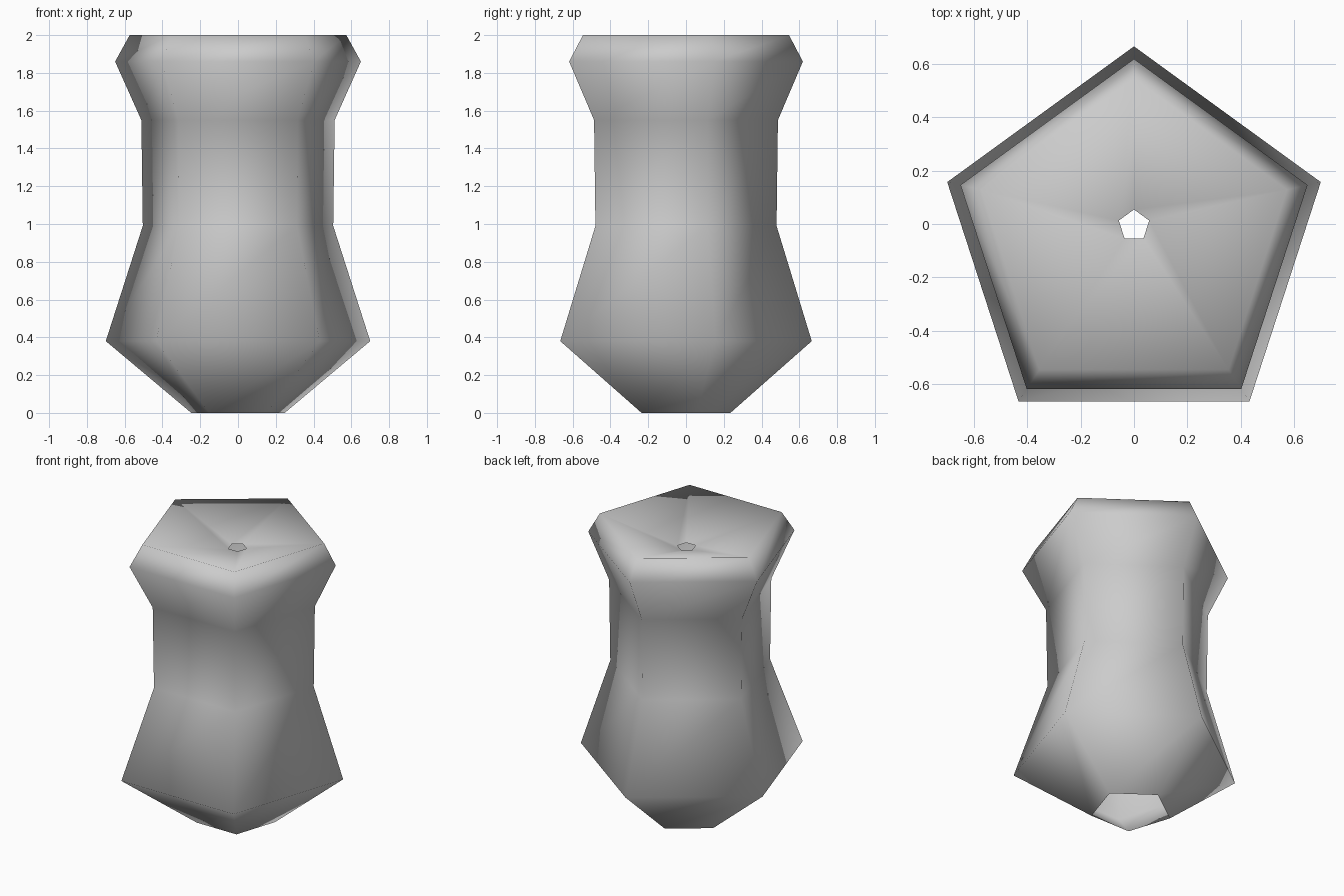
import bpy
import bmesh
import math

cube = bpy.data.objects.get("Cube")
if cube:
    bpy.data.objects.remove(cube, do_unlink=True)

SIDES = 5
# Profile from the open base up to the rim, then down to the small top hole: (radius, height)
PROFILE = [(0.26, 0.0), (0.736, 0.38), (0.53, 0.99), (0.538, 1.55),
           (0.684, 1.86), (0.603, 2.0), (0.06, 1.87)]


def pentagon_ring(bm, radius, z):
    """Pentagon pointing to the back, with its depth centred on y = 0."""
    shift = radius * (1 - math.cos(math.pi / SIDES)) / 2
    ring = []
    for i in range(SIDES):
        angle = math.pi / 2 + i * math.tau / SIDES
        ring.append(bm.verts.new((radius * math.cos(angle),
                                  radius * math.sin(angle) - shift, z)))
    return ring


# Grey material
grey = bpy.data.materials.new("plain grey")
grey.use_nodes = True
colour = (0.6, 0.6, 0.6, 1.0)
grey.diffuse_color = colour
grey.node_tree.nodes["Principled BSDF"].inputs["Base Color"].default_value = colour

# Five-sided open shell, smooth shaded throughout
bm = bmesh.new()
rings = [pentagon_ring(bm, r, z) for r, z in PROFILE]
for low, high in zip(rings, rings[1:]):
    for i in range(SIDES):
        j = (i + 1) % SIDES
        face = bm.faces.new((low[i], low[j], high[j], high[i]))
        face.smooth = True

mesh = bpy.data.meshes.new("vase_body")
bm.to_mesh(mesh)
bm.free()
mesh.materials.append(grey)
body = bpy.data.objects.new("vase_body", mesh)
bpy.context.collection.objects.link(body)
